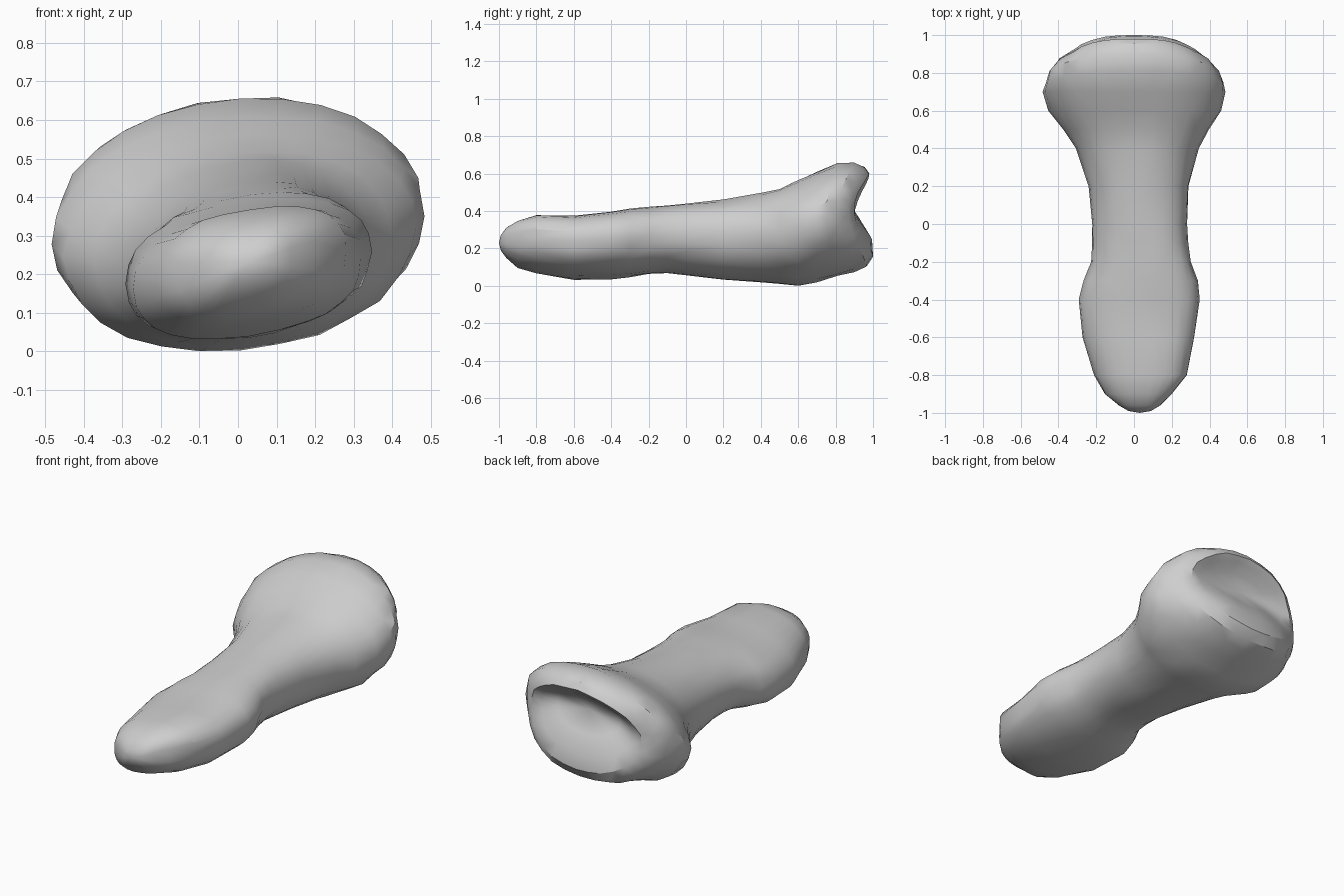
import bpy, bmesh, math, random
from mathutils import Vector

random.seed(4)
SEGMENTS = 28

cube = bpy.data.objects.get("Cube")
if cube:
    bpy.data.objects.remove(cube, do_unlink=True)


def make_material(name, colour):
    mat = bpy.data.materials.new(name)
    mat.use_nodes = True
    mat.diffuse_color = colour
    mat.node_tree.nodes["Principled BSDF"].inputs["Base Color"].default_value = colour
    return mat


def soften(value, power):
    return math.copysign(abs(value) ** power, value)


def add_ring(bm, y, left, right, low, high, tilt=0.0, power=1.0, bend=0.0, lean=0.0, rough=0.012):
    """Tilted oval section; a power under one squares it, bend pulls its sides
    forward and lean tips its top forward."""
    centre_x, half_width = (left + right) / 2, (right - left) / 2
    centre_z, half_height = (low + high) / 2, (high - low) / 2
    rise = tilt * half_width
    half_height = math.sqrt(half_height ** 2 - rise ** 2)
    ring = []
    for i in range(SEGMENTS):
        angle = math.tau * i / SEGMENTS
        c, s = soften(math.cos(angle), power), soften(math.sin(angle), power)
        swell = 1 + random.uniform(-rough, rough)
        ring.append(bm.verts.new(Vector((
            centre_x + half_width * c * swell,
            y - bend * abs(c) ** 3 - lean * s,
            centre_z + (half_height * s + rise * c) * swell))))
    return ring


def bridge(bm, first, second):
    for i in range(SEGMENTS):
        j = (i + 1) % SEGMENTS
        bm.faces.new((first[i], first[j], second[j], second[i]))


def close(bm, ring, point):
    tip = bm.verts.new(point)
    for i in range(SEGMENTS):
        bm.faces.new((ring[i], ring[(i + 1) % SEGMENTS], tip))


# Sections of the knuckle and shaft: y, left, right, low, high
shaft = [
    (-0.99, -0.03, 0.09, 0.19, 0.27),
    (-0.96, -0.08, 0.14, 0.15, 0.31),
    (-0.9, -0.155, 0.2, 0.1, 0.345),
    (-0.8, -0.21, 0.28, 0.07, 0.375),
    (-0.6, -0.27, 0.32, 0.035, 0.37),
    (-0.4, -0.29, 0.345, 0.04, 0.395),
    (-0.3, -0.265, 0.335, 0.05, 0.41),
    (-0.2, -0.225, 0.3, 0.065, 0.42),
    (-0.1, -0.22, 0.285, 0.07, 0.43),
    (0, -0.22, 0.28, 0.06, 0.44),
    (0.2, -0.24, 0.29, 0.035, 0.46),
    (0.4, -0.31, 0.34, 0.02, 0.495),
    (0.5, -0.37, 0.4, 0.01, 0.52),
    (0.6, -0.45, 0.46, 0, 0.565),
    (0.7, -0.48, 0.48, 0.02, 0.61),
]
# Flared head, rounded lips and the dip between: section, bend, lean
head = [
    (0.81, -0.47, 0.475, 0.05, 0.655, 0.06, 0),
    (0.9, -0.45, 0.45, 0.075, 0.66, 0.09, 0),
    (0.96, -0.4, 0.4, 0.1, 0.635, 0.09, 0.005),
    (0.99, -0.35, 0.35, 0.155, 0.6, 0.09, 0.01),
    (0.975, -0.29, 0.29, 0.24, 0.57, 0.08, 0.02),
    (0.92, -0.2, 0.2, 0.34, 0.53, 0.04, 0.015),
]

bm = bmesh.new()
rings = []
for section in shaft:
    blend = (section[0] + 1) / 2
    rings.append(add_ring(bm, *section, tilt=0.16 - 0.1 * blend, power=0.78 + 0.22 * blend))
for section in head:
    rings.append(add_ring(bm, *section[:5], tilt=0.06, power=0.97, bend=section[5], lean=section[6]))
for first, second in zip(rings, rings[1:]):
    bridge(bm, first, second)
close(bm, rings[0], (0.03, -1, 0.23))
close(bm, rings[-1], (0, 0.87, 0.45))

# Triangulate for a hand-carved facet pattern, then rest it on the ground
bmesh.ops.triangulate(bm, faces=bm.faces[:])
bmesh.ops.recalc_face_normals(bm, faces=bm.faces[:])
lowest = min(v.co.z for v in bm.verts)
for v in bm.verts:
    v.co.z -= lowest

mesh = bpy.data.meshes.new("bone")
bm.to_mesh(mesh)
bm.free()
bone = bpy.data.objects.new("bone", mesh)
bpy.context.collection.objects.link(bone)
mesh.materials.append(make_material("pale grey", (0.62, 0.62, 0.62, 1)))

bpy.ops.object.select_all(action='DESELECT')
bone.select_set(True)
bpy.context.view_layer.objects.active = bone
bpy.ops.object.shade_smooth_by_angle(angle=math.radians(32))
